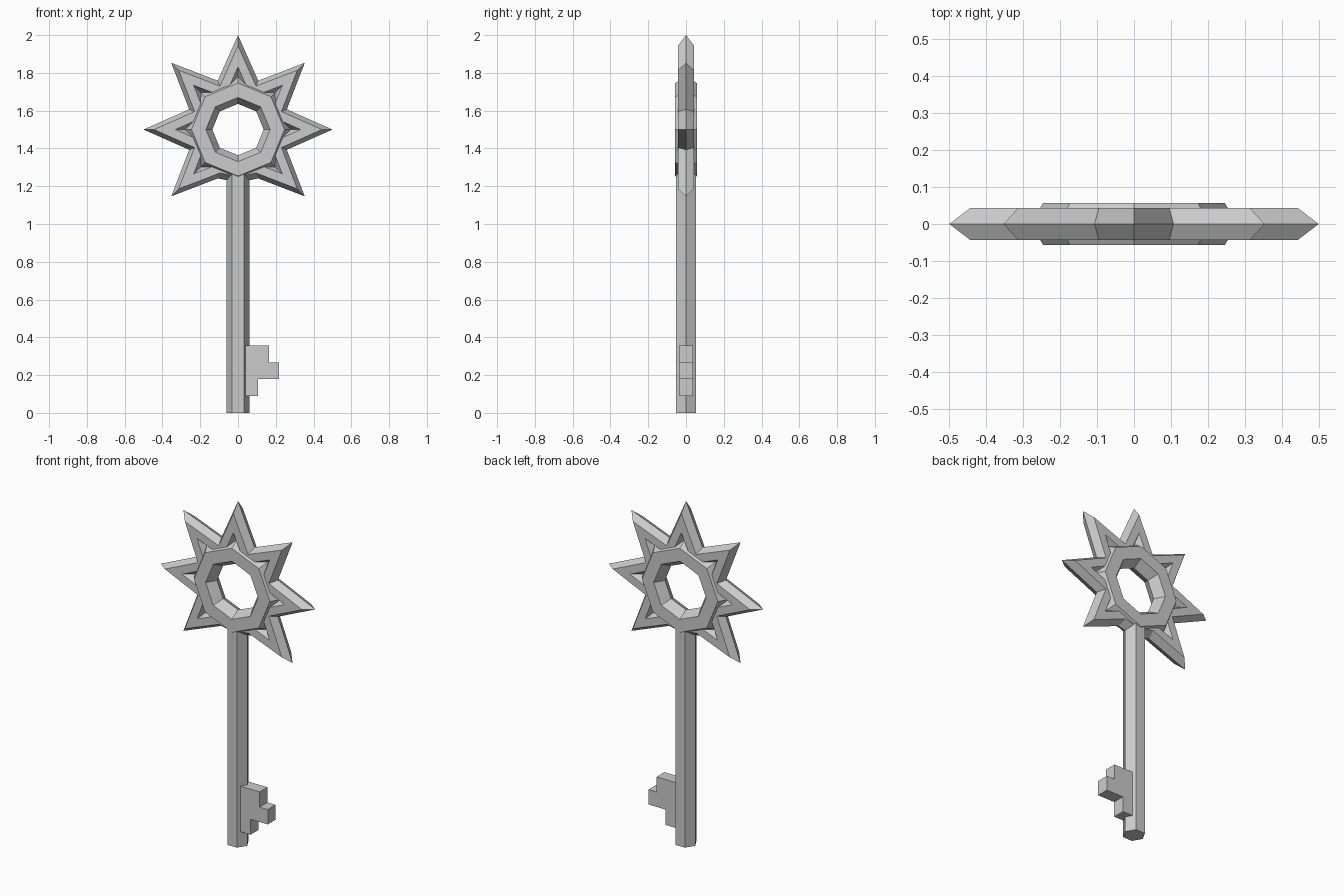
import bpy, bmesh
from math import sin, cos, pi

if "Cube" in bpy.data.objects:
    bpy.data.objects.remove(bpy.data.objects["Cube"])

CENTRE_Z = 1.5


def make_object(name, bm):
    bmesh.ops.recalc_face_normals(bm, faces=bm.faces)
    mesh = bpy.data.meshes.new(name)
    bm.to_mesh(mesh)
    bm.free()
    obj = bpy.data.objects.new(name, mesh)
    bpy.context.collection.objects.link(obj)
    return obj


def hex_ring(name, outer_radii, ratios, h):
    """Upright ring with a six-sided section; one outer radius per spoke."""
    bm = bmesh.new()
    outer, face_out, face_in, inner = ratios
    section = [(outer, 0), (face_out, -h), (face_in, -h),
               (inner, 0), (face_in, h), (face_out, h)]
    n = len(outer_radii)
    loops = []
    for i, r in enumerate(outer_radii):
        a = pi / 2 + 2 * pi * i / n
        loops.append([bm.verts.new((r * k * cos(a), y, CENTRE_Z + r * k * sin(a)))
                      for k, y in section])
    for i in range(n):
        p, q = loops[i], loops[(i + 1) % n]
        for j in range(6):
            k = (j + 1) % 6
            bm.faces.new((p[j], p[k], q[k], q[j]))
    return make_object(name, bm)


def extrude_profile(name, points, vec):
    bm = bmesh.new()
    face = bm.faces.new([bm.verts.new(p) for p in points])
    new = bmesh.ops.extrude_face_region(bm, geom=[face], use_keep_orig=True)["geom"]
    bmesh.ops.translate(bm, vec=vec,
                        verts=[v for v in new if isinstance(v, bmesh.types.BMVert)])
    return make_object(name, bm)


# Star frame: seven points, the eighth (bottom) is flattened where the shaft joins
radii = [0.5 if i % 2 == 0 else 0.28 for i in range(16)]
radii[8] = 0.28
hex_ring("star_frame", radii, (1, 0.888, 0.664, 0.552), 0.043)

# Octagonal ring in the middle of the star
hex_ring("centre_ring", [1] * 8, (0.28, 0.246, 0.17, 0.136), 0.057)

# Hexagonal shaft
extrude_profile("shaft",
                [(0.061 * cos(i * pi / 3), 0.061 * sin(i * pi / 3), 0) for i in range(6)],
                (0, 0, 1.28))

# Stepped key bit
steps = [(0.03, 0.09), (0.107, 0.09), (0.107, 0.18), (0.218, 0.18),
         (0.218, 0.267), (0.165, 0.267), (0.165, 0.356), (0.03, 0.356)]
extrude_profile("key_bit", [(x, -0.036, z) for x, z in steps], (0, 0.072, 0))
